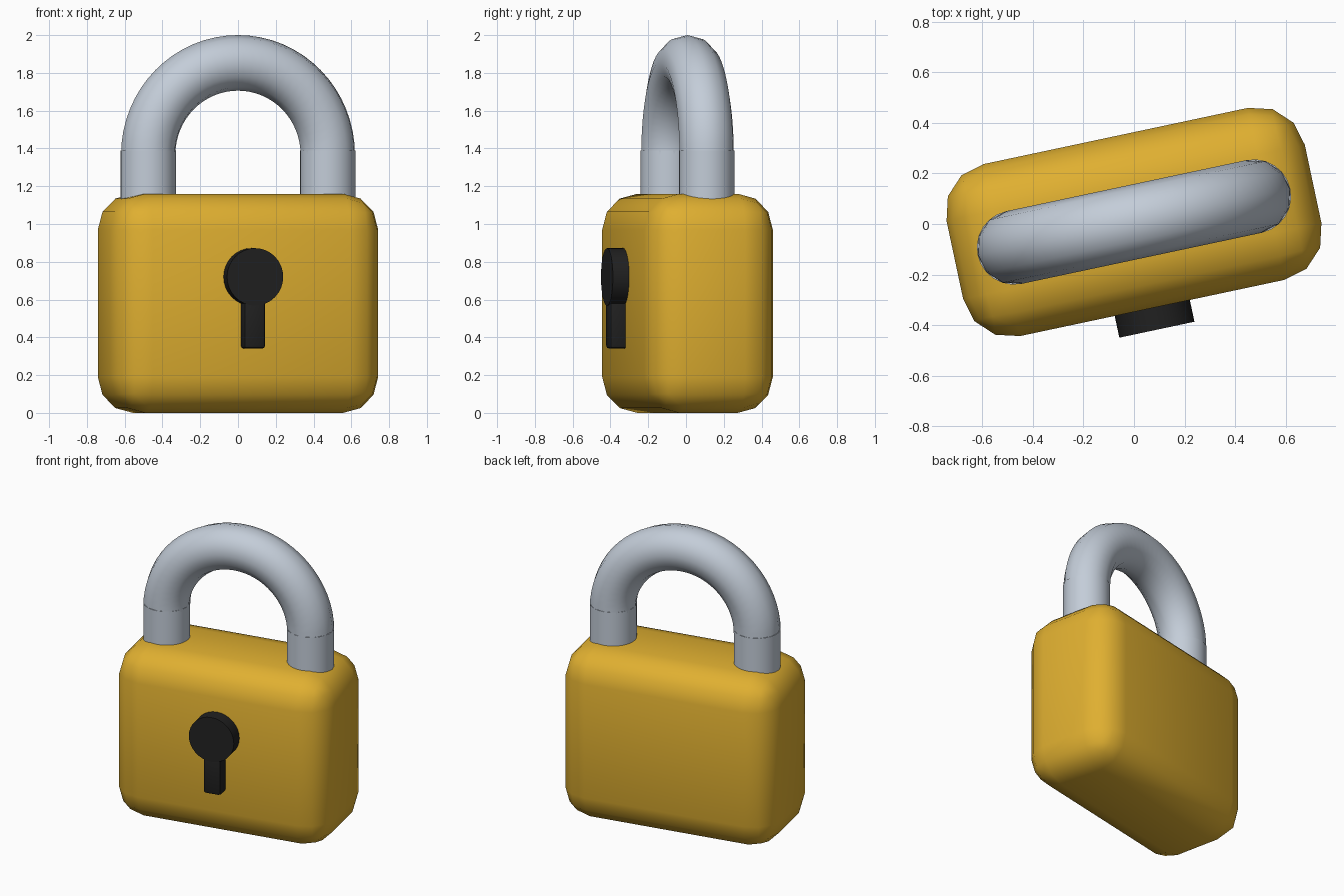
import bpy, bmesh, math
from mathutils import Matrix, Vector

if "Cube" in bpy.data.objects:
    bpy.data.objects.remove(bpy.data.objects["Cube"])

# Whole lock is turned slightly about the vertical axis
TURN = Matrix.Translation((0, 0.008, 0)) @ Matrix.Rotation(math.radians(12), 4, 'Z')


def material(name, rgb):
    m = bpy.data.materials.new(name)
    m.diffuse_color = (*rgb, 1)
    m.use_nodes = True
    m.node_tree.nodes["Principled BSDF"].inputs["Base Color"].default_value = m.diffuse_color
    return m


BRASS = material("brass_yellow", (0.74, 0.43, 0.03))
STEEL = material("steel_grey", (0.55, 0.61, 0.69))
BLACK = material("keyhole_black", (0.015, 0.015, 0.015))


def finish(name, bm, mat, angle=40):
    bmesh.ops.recalc_face_normals(bm, faces=bm.faces)
    me = bpy.data.meshes.new(name)
    bm.to_mesh(me)
    bm.free()
    me.transform(TURN)
    me.materials.append(mat)
    ob = bpy.data.objects.new(name, me)
    bpy.context.collection.objects.link(ob)
    bpy.ops.object.select_all(action='DESELECT')
    ob.select_set(True)
    bpy.context.view_layer.objects.active = ob
    bpy.ops.object.shade_smooth_by_angle(angle=math.radians(angle))
    return ob


def rounded_box(name, size, centre, bevel, segments, mat):
    bm = bmesh.new()
    bmesh.ops.create_cube(bm, size=1, matrix=Matrix.Translation(centre) @ Matrix.Diagonal((*size, 1)))
    bmesh.ops.bevel(bm, geom=bm.edges[:], offset=bevel, segments=segments,
                    profile=0.5, affect='EDGES')
    return finish(name, bm, mat)


def cylinder(name, radius, depth, matrix, sides, mat):
    bm = bmesh.new()
    bmesh.ops.create_cone(bm, cap_ends=True, segments=sides, radius1=radius,
                          radius2=radius, depth=depth, matrix=matrix)
    return finish(name, bm, mat)


# Body
rounded_box("body", (1.45, 0.696, 1.16), (0, 0, 0.58), 0.19, 3, BRASS)

# Shackle arch: half ring with a twelve sided section
RING, TUBE, ARCH_Z = 0.486, 0.147, 1.367
bm = bmesh.new()
rows = []
for i in range(33):
    a = math.pi * i / 32
    row = []
    for j in range(12):
        b = math.tau * j / 12
        d = RING + TUBE * math.cos(b)
        row.append(bm.verts.new((d * math.cos(a), TUBE * math.sin(b), ARCH_Z + d * math.sin(a))))
    rows.append(row)
for r0, r1 in zip(rows, rows[1:]):
    for j in range(12):
        k = (j + 1) % 12
        bm.faces.new((r0[j], r0[k], r1[k], r1[j]))
bm.faces.new(rows[0])
bm.faces.new(rows[-1])
finish("shackle_arch", bm, STEEL)

# Shackle legs
for side, label in ((-1, "left"), (1, "right")):
    cylinder("shackle_leg_" + label, TUBE, 0.39,
             Matrix.Translation((side * RING, 0, 1.195)), 24, STEEL)

# Keyhole: round boss and slot on the front
cylinder("keyhole_disc", 0.152, 0.14,
         Matrix.Translation((0, -0.366, 0.72)) @ Matrix.Rotation(math.pi / 2, 4, 'X'), 32, BLACK)
rounded_box("keyhole_slot", (0.118, 0.116, 0.29), (0, -0.374, 0.485), 0.018, 2, BLACK)
